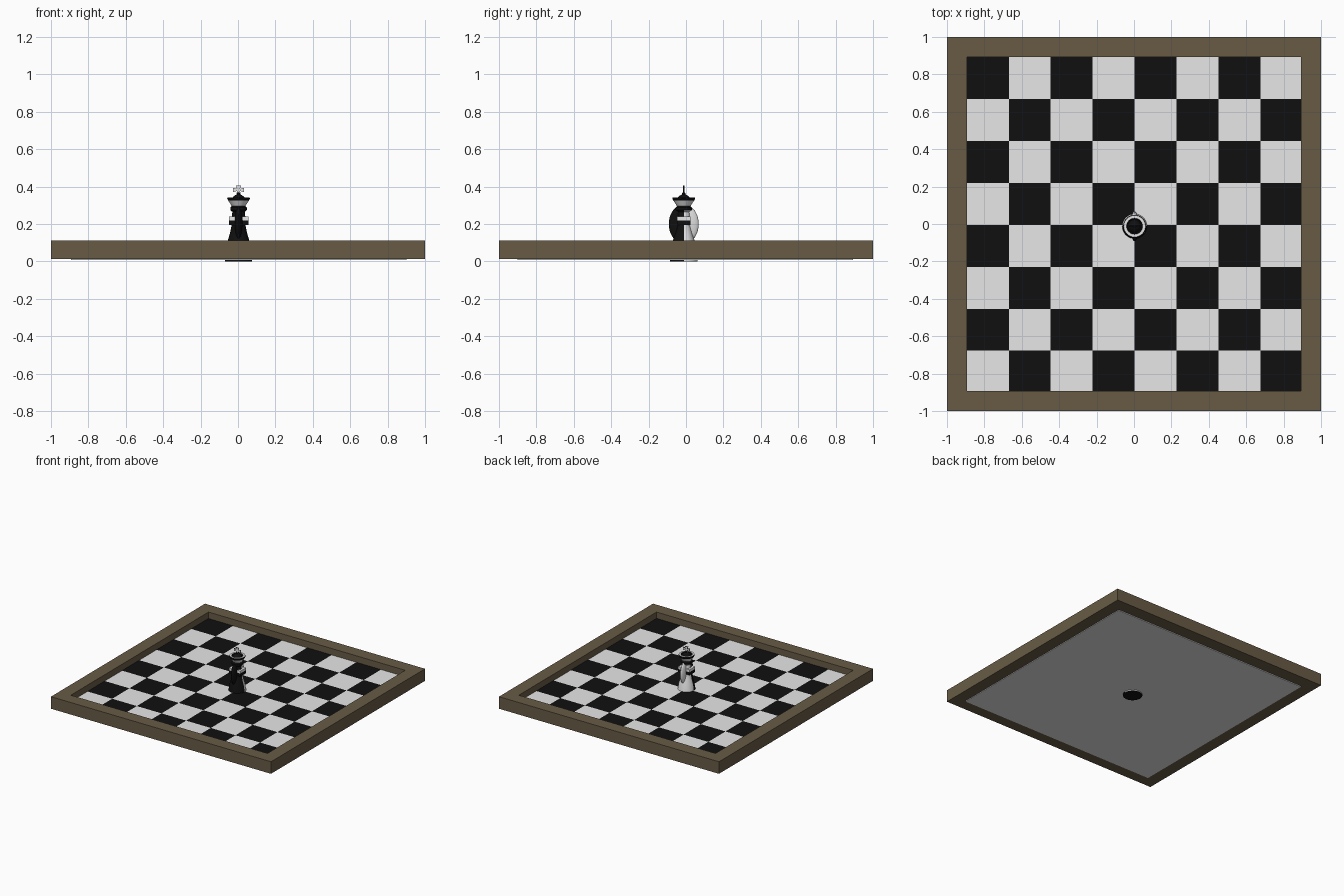
import bpy, bmesh, math
from mathutils import Matrix, Vector

if "Cube" in bpy.data.objects:
    bpy.data.objects.remove(bpy.data.objects["Cube"])

def mat(name, rgb):
    m = bpy.data.materials.new(name)
    m.diffuse_color = (*rgb, 1)
    m.use_nodes = True
    m.node_tree.nodes["Principled BSDF"].inputs["Base Color"].default_value = m.diffuse_color
    return m

WOOD = mat("brown_wood", (0.14, 0.105, 0.06))
WHITE = mat("white", (0.8, 0.8, 0.8))
BLACK = mat("black", (0.005, 0.005, 0.005))
CX, CY = 0.003, -0.012          # axis of the king

def finish(bm, name, mats, rule=None, smooth=False):
    bmesh.ops.recalc_face_normals(bm, faces=bm.faces)
    if rule:
        for f in bm.faces:
            f.material_index = rule(f.calc_center_median(), f.normal)
    me = bpy.data.meshes.new(name)
    bm.to_mesh(me)
    bm.free()
    ob = bpy.data.objects.new(name, me)
    bpy.context.collection.objects.link(ob)
    for m in mats:
        me.materials.append(m)
    if smooth:
        bpy.ops.object.select_all(action='DESELECT')
        ob.select_set(True)
        bpy.context.view_layer.objects.active = ob
        bpy.ops.object.shade_smooth_by_angle(angle=math.radians(35))
    return ob

def box(name, lo, hi, material):
    lo, hi = Vector(lo), Vector(hi)
    bm = bmesh.new()
    bmesh.ops.create_cube(bm, size=1, matrix=Matrix.Translation((lo + hi) / 2)
                          @ Matrix.Diagonal((*(hi - lo), 1)))
    return finish(bm, name, [material])

def lathe(name, profile, mats, rule=None, steps=32):
    bm = bmesh.new()
    vs = [bm.verts.new((CX + r, CY, z)) for r, z in profile]
    es = [bm.edges.new(p) for p in zip(vs, vs[1:])]
    bmesh.ops.spin(bm, geom=vs + es, cent=(CX, CY, 0), axis=(0, 0, 1),
                   angle=math.tau, steps=steps)
    bmesh.ops.remove_doubles(bm, verts=bm.verts, dist=1e-5)
    return finish(bm, name, mats, rule, True)

# square frame: an outer and an inner loop bridged and closed
bm = bmesh.new()
rings = []
for half, z in ((1, 0.013), (1, 0.112), (0.894, 0.112), (0.894, 0.013)):
    rings.append([bm.verts.new((sx * half, sy * half, z))
                  for sx, sy in ((-1, -1), (1, -1), (1, 1), (-1, 1))])
for a, b in zip(rings, rings[1:] + rings[:1]):
    for i in range(4):
        j = (i + 1) % 4
        bm.faces.new((a[i], a[j], b[j], b[i]))
finish(bm, "board_frame", [WOOD])

# chequered slab: grid top in two colours, white sides and underside
S, BX, BY = 0.2242, 0.003, -0.005
bm = bmesh.new()
bmesh.ops.create_grid(bm, x_segments=8, y_segments=8, size=4 * S,
                      matrix=Matrix.Translation((BX, BY, 0.06)))
down = bmesh.ops.extrude_face_region(bm, geom=bm.faces[:], use_keep_orig=True)["geom"]
bmesh.ops.translate(bm, vec=(0, 0, -0.052),
                    verts=[g for g in down if isinstance(g, bmesh.types.BMVert)])

def chequer(c, n):
    if c.z < 0.059:
        return 0
    return (math.floor((c.x - BX) / S) + math.floor((c.y - BY) / S)) % 2

finish(bm, "chequered_board", [WHITE, BLACK], chequer)

# king body: black in front, white behind
lathe("king_body", [(0, 0), (0.073, 0), (0.073, 0.025), (0.066, 0.06), (0.058, 0.11),
                    (0.046, 0.15), (0.038, 0.19), (0.036, 0.24), (0.033, 0.265),
                    (0.044, 0.275), (0.044, 0.288), (0.034, 0.298), (0, 0.298)],
      [BLACK, WHITE], lambda c, n: int(c.y > CY and 0.001 < c.z < 0.27))

# crown: pale underside and lip, black rim and inside
lathe("king_crown", [(0, 0.292), (0.034, 0.292), (0.044, 0.308), (0.055, 0.325), (0.061, 0.335),
                     (0.058, 0.343), (0.043, 0.343), (0.038, 0.335), (0, 0.335)],
      [BLACK, WHITE],
      lambda c, n: int(0.295 < c.z < 0.32 or c.z > 0.342))
lathe("crown_dome", [(0.036, 0.333), (0.03, 0.345), (0.018, 0.354), (0.009, 0.358),
                     (0.01, 0.363), (0.005, 0.369), (0, 0.369)], [BLACK])

# flaring cross on top
bm = bmesh.new()
def trapezoid(pts):
    f = bm.faces.new([bm.verts.new((CX + x, CY - 0.004, z)) for x, z in pts])
    top = bmesh.ops.extrude_face_region(bm, geom=[f], use_keep_orig=True)["geom"]
    bmesh.ops.translate(bm, vec=(0, 0.008, 0),
                        verts=[g for g in top if isinstance(g, bmesh.types.BMVert)])
trapezoid([(-0.012, 0.36), (0.012, 0.36), (0.006, 0.383), (0.014, 0.405),
           (-0.014, 0.405), (-0.006, 0.383)])
trapezoid([(-0.03, 0.37), (0, 0.379), (0.03, 0.37), (0.03, 0.394), (0, 0.386), (-0.03, 0.394)])
finish(bm, "crown_cross", [WHITE, BLACK], lambda c, n: int(abs(n.y) < 0.5))

# rounded fin running front to back, black in front and white behind
bm = bmesh.new()
bmesh.ops.create_uvsphere(bm, u_segments=32, v_segments=20, radius=1,
                          matrix=Matrix.Translation((CX, CY, 0.2))
                          @ Matrix.Diagonal((0.022, 0.08, 0.105, 1)))
for v in bm.verts:                      # fuller outline, flat foot
    v.co.z = min(max(v.co.z, 0.112), 0.285)
finish(bm, "king_fin", [BLACK, WHITE], lambda c, n: int(c.y > CY), True)

# side arms
for side in (-1, 1):
    x0, x1 = sorted((CX + side * 0.02, CX + side * 0.052))
    box("king_arm", (x0, CY - 0.037, 0.195), (x1, CY + 0.037, 0.22), BLACK)
    box("king_cuff", (x0, CY - 0.037, 0.22), (x1, CY + 0.037, 0.24), WHITE)
